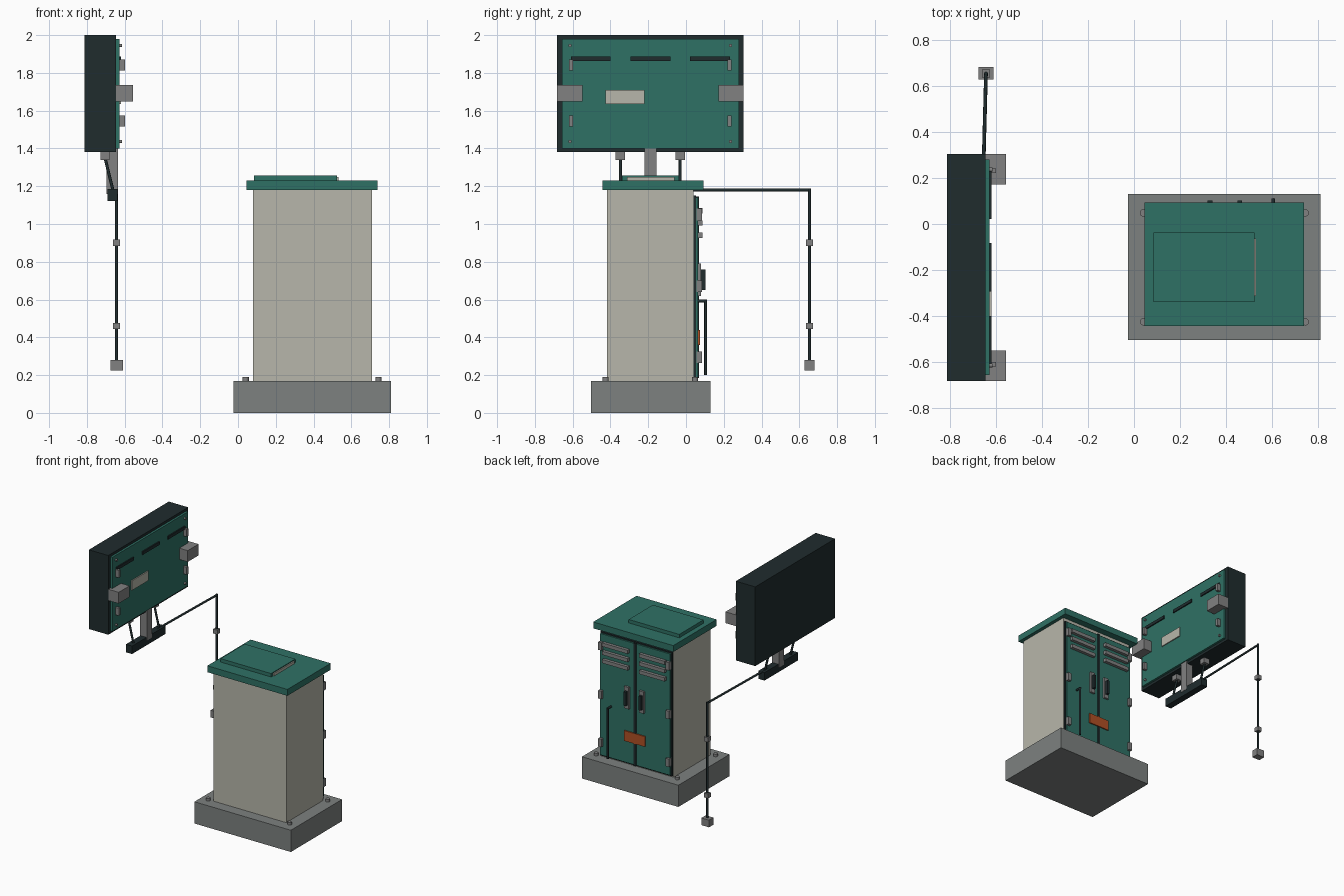
import bpy, bmesh
from mathutils import Vector

if "Cube" in bpy.data.objects:
    bpy.data.objects.remove(bpy.data.objects["Cube"])


def material(name, r, g, b):
    m = bpy.data.materials.new(name)
    m.diffuse_color = (r, g, b, 1)
    m.use_nodes = True
    m.node_tree.nodes["Principled BSDF"].inputs["Base Color"].default_value = m.diffuse_color
    return m


GREEN = material("green_paint", 0.028, 0.165, 0.130)
BEIGE = material("beige_paint", 0.475, 0.470, 0.405)
CONCRETE = material("concrete_grey", 0.205, 0.220, 0.215)
STEEL = material("steel_grey", 0.220, 0.220, 0.220)
DARK = material("dark_slate", 0.014, 0.025, 0.027)
ORANGE = material("orange_label", 0.440, 0.080, 0.018)


def finish(name, bm, mat):
    me = bpy.data.meshes.new(name)
    bmesh.ops.recalc_face_normals(bm, faces=bm.faces)
    bm.to_mesh(me)
    bm.free()
    me.materials.append(mat)
    ob = bpy.data.objects.new(name, me)
    bpy.context.collection.objects.link(ob)
    return ob


def box(name, mat, x, y, z):
    """Box from (min, max) ranges."""
    bm = bmesh.new()
    bmesh.ops.create_cube(bm, size=1)
    for v in bm.verts:
        v.co = [r[0] if c < 0 else r[1] for c, r in zip(v.co, (x, y, z))]
    return finish(name, bm, mat)


def block(name, mat, centre, size):
    return box(name, mat, *[(c - s / 2, c + s / 2) for c, s in zip(centre, size)])


def rod(name, mat, a, b, radius, sides=12):
    """Cylinder between two points."""
    a, b = Vector(a), Vector(b)
    bm = bmesh.new()
    bmesh.ops.create_cone(bm, cap_ends=True, segments=sides, radius1=radius,
                          radius2=radius, depth=(b - a).length)
    bm.transform((b - a).to_track_quat('Z', 'Y').to_matrix().to_4x4())
    bmesh.ops.translate(bm, verts=bm.verts, vec=(a + b) / 2)
    ob = finish(name, bm, mat)
    for p in ob.data.polygons:
        p.use_smooth = len(p.vertices) == 4
    return ob


# Cabinet shell
box("plinth", CONCRETE, (-0.025, 0.81), (-0.503, 0.13), (0, 0.17))
box("cabinet_body", BEIGE, (0.08, 0.71), (-0.417, 0.04), (0.17, 1.18))
box("cabinet_roof", GREEN, (0.045, 0.738), (-0.443, 0.093), (1.18, 1.23))
box("roof_hatch", GREEN, (0.085, 0.523), (-0.338, -0.038), (1.23, 1.257))
box("hatch_edge_strip", BEIGE, (0.523, 0.531), (-0.312, -0.062), (1.23, 1.25))
for x in (0.041, 0.744):
    for y in (-0.425, 0.048):
        rod("anchor_bolt", STEEL, (x, y, 0.17), (x, y, 0.19), 0.016)

# Doors on the back face, mirrored about the seam
MID = 0.395
box("door_frame", DARK, (0.085, 0.705), (0.04, 0.052), (0.18, 1.15))
box("door_seam", DARK, (MID - 0.01, MID + 0.01), (0.052, 0.07), (0.185, 1.145))
for s in (-1, 1):
    def span(a, b):
        return tuple(sorted((MID + s * a, MID + s * b)))
    box("door", GREEN, span(0.01, 0.303), (0.052, 0.064), (0.19, 1.14))
    for z in (1.07, 1.005, 0.94):
        box("louvre", STEEL, span(0.05, 0.27), (0.064, 0.088), (z - 0.014, z + 0.014))
    for z in (1.05, 0.67, 0.295):
        box("door_hinge", STEEL, span(0.278, 0.306), (0.055, 0.085), (z - 0.031, z + 0.031))
    box("handle_plate", STEEL, span(0.045, 0.085), (0.064, 0.08), (0.62, 0.79))
    box("door_handle", DARK, span(0.055, 0.075), (0.08, 0.102), (0.65, 0.76))
box("warning_label", ORANGE, (MID - 0.09, MID + 0.09), (0.064, 0.073), (0.36, 0.44))
rod("door_stay_arm", DARK, (0.605, 0.06, 0.592), (0.605, 0.11, 0.592), 0.008)
rod("door_stay_rod", DARK, (0.605, 0.104, 0.2), (0.605, 0.104, 0.597), 0.008)

# Upper display box with green service panel facing +x
box("display_box", DARK, (-0.813, -0.645), (-0.683, 0.305), (1.38, 2.0))
box("service_panel", GREEN, (-0.645, -0.628), (-0.657, 0.28), (1.4, 1.98))
for y in (-0.505, -0.188, 0.127):
    block("vent_slot", DARK, (-0.624, y, 1.875), (0.01, 0.21, 0.024))
box("panel_plate", BEIGE, (-0.628, -0.62), (-0.425, -0.22), (1.635, 1.71))
for s in (-1, 1):
    yc = -0.189
    block("side_bracket", STEEL, (-0.6, yc + s * 0.427, 1.692), (0.09, 0.134, 0.088))
    for z in (1.842, 1.545):
        block("panel_hinge", STEEL, (-0.614, yc + s * 0.42, z), (0.03, 0.02, 0.058))
    for z in (1.945, 1.437):
        rod("panel_screw", STEEL, (-0.63, yc + s * 0.425, z),
            (-0.615, yc + s * 0.425, z), 0.009)
    # Struts under the box
    y = yc + s * 0.158
    block("strut_foot", STEEL, (-0.704, y, 1.36), (0.05, 0.05, 0.042))
    rod("strut", DARK, (-0.704, y, 1.35), (-0.66, y, 1.17), 0.008)

# Mounting post and bar
box("mount_post", STEEL, (-0.695, -0.635), (-0.221, -0.157), (1.16, 1.4))
box("mount_bar", DARK, (-0.69, -0.637), (-0.4, 0.015), (1.123, 1.185))

# Cable conduit running out and down
PX, PY = -0.643, 0.654
rod("conduit_run", DARK, (-0.662, -0.06, 1.18), (PX, PY, 1.18), 0.008)
rod("conduit_drop", DARK, (PX, PY, 1.188), (PX, PY, 0.27), 0.008)
for z in (0.9, 0.46):
    block("conduit_clip", STEEL, (PX, PY, z), (0.036, 0.036, 0.034))
block("conduit_foot", STEEL, (PX, PY, 0.253), (0.066, 0.054, 0.056))
